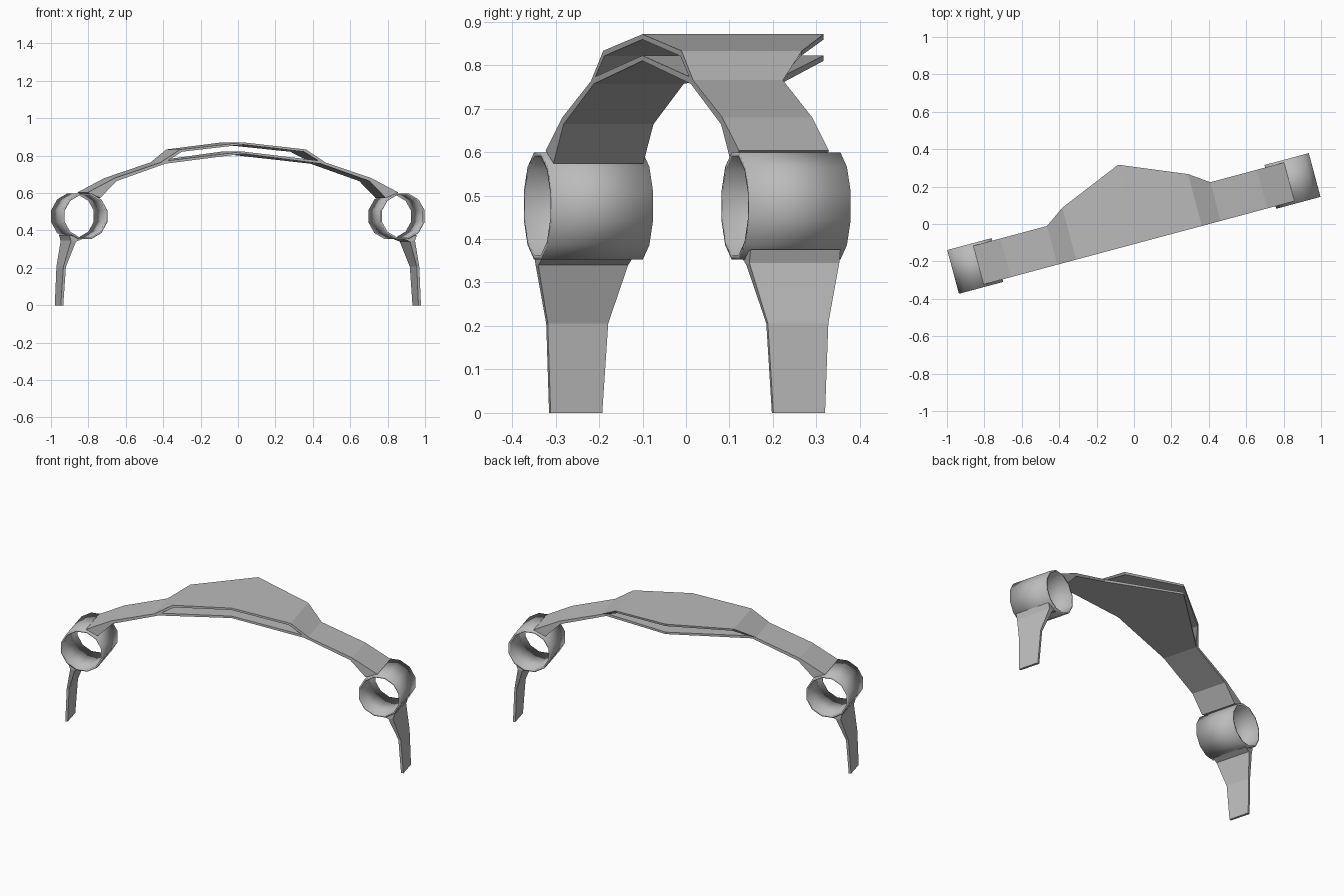
import bpy, bmesh, math
from mathutils import Matrix

if "Cube" in bpy.data.objects:
    bpy.data.objects.remove(bpy.data.objects["Cube"])

TURN = math.radians(15)      # whole frame is turned about z
FRONT, BACK = -0.104, 0.110  # depth of the straps

grey = bpy.data.materials.new("grey")
grey.use_nodes = True
grey.diffuse_color = (0.5, 0.5, 0.5, 1)
grey.node_tree.nodes["Principled BSDF"].inputs["Base Color"].default_value = (0.5, 0.5, 0.5, 1)


def finish(name, bm, smooth_angle=None, wall=None):
    """Turn a right-hand half into a mirrored, rotated object."""
    mesh = bpy.data.meshes.new(name)
    bmesh.ops.recalc_face_normals(bm, faces=bm.faces)
    bm.to_mesh(mesh)
    bm.free()
    mesh.materials.append(grey)
    obj = bpy.data.objects.new(name, mesh)
    bpy.context.collection.objects.link(obj)
    obj.rotation_euler.z = TURN
    if smooth_angle:
        bpy.ops.object.select_all(action="DESELECT")
        obj.select_set(True)
        bpy.context.view_layer.objects.active = obj
        bpy.ops.object.shade_smooth_by_angle(angle=math.radians(smooth_angle))
    if wall:
        solid = obj.modifiers.new("wall", "SOLIDIFY")
        solid.thickness, solid.offset = wall, -1
        solid.use_even_offset = True
    mirror = obj.modifiers.new("mirror", "MIRROR")
    mirror.use_axis[0] = True
    return obj


def strap(name, sections, open_start=False):
    """Loft sections of (outer point, inner point, front, back)."""
    bm = bmesh.new()
    loops = []
    for (xo, zo), (xi, zi), f, b in sections:
        corners = ((xo, f, zo), (xo, b, zo), (xi, b, zi), (xi, f, zi))
        loops.append([bm.verts.new(c) for c in corners])
    for p, q in zip(loops, loops[1:]):
        for i in range(4):
            j = (i + 1) % 4
            bm.faces.new((p[i], p[j], q[j], q[i]))
    bm.faces.new(loops[-1])
    if not open_start:
        bm.faces.new(loops[0])
    return finish(name, bm)


# Lower arch plate running out into the two arms
strap("lower_arch_and_arms", [
    ((0, 0.822), (0, 0.810), FRONT, 0.328),
    ((0.43, 0.772), (0.43, 0.757), FRONT, BACK),
    ((0.71, 0.680), (0.70, 0.664), FRONT, BACK),
    ((0.86, 0.603), (0.79, 0.574), FRONT, BACK),
], open_start=True)

# Raised upper plate with a pointed rear edge
strap("upper_plate", [
    ((0, 0.871), (0, 0.859), FRONT, 0.328),
    ((0.348, 0.833), (0.338, 0.821), FRONT, 0.183),
    ((0.452, 0.766), (0.425, 0.768), FRONT, BACK),
], open_start=True)

# Open tubes at the ends of the arms
bm = bmesh.new()
place = (Matrix.Translation((0.878, 0.003, 0.476)) @ Matrix.Rotation(math.pi / 2, 4, "X")
         @ Matrix.Rotation(math.pi / 12, 4, "Z"))
bmesh.ops.create_cone(bm, cap_ends=False, segments=12, radius1=0.127, radius2=0.127,
                      depth=0.242, matrix=place)
finish("tubes", bm, smooth_angle=40, wall=0.01)

# Tapered legs below the tubes
strap("legs", [
    ((0.962, 0.376), (0.890, 0.354), FRONT, BACK),
    ((0.952, 0.345), (0.925, 0.340), FRONT, BACK),
    ((0.985, 0.206), (0.971, 0.206), -0.069, 0.075),
    ((0.997, 0), (0.983, 0), -0.059, 0.064),
])
